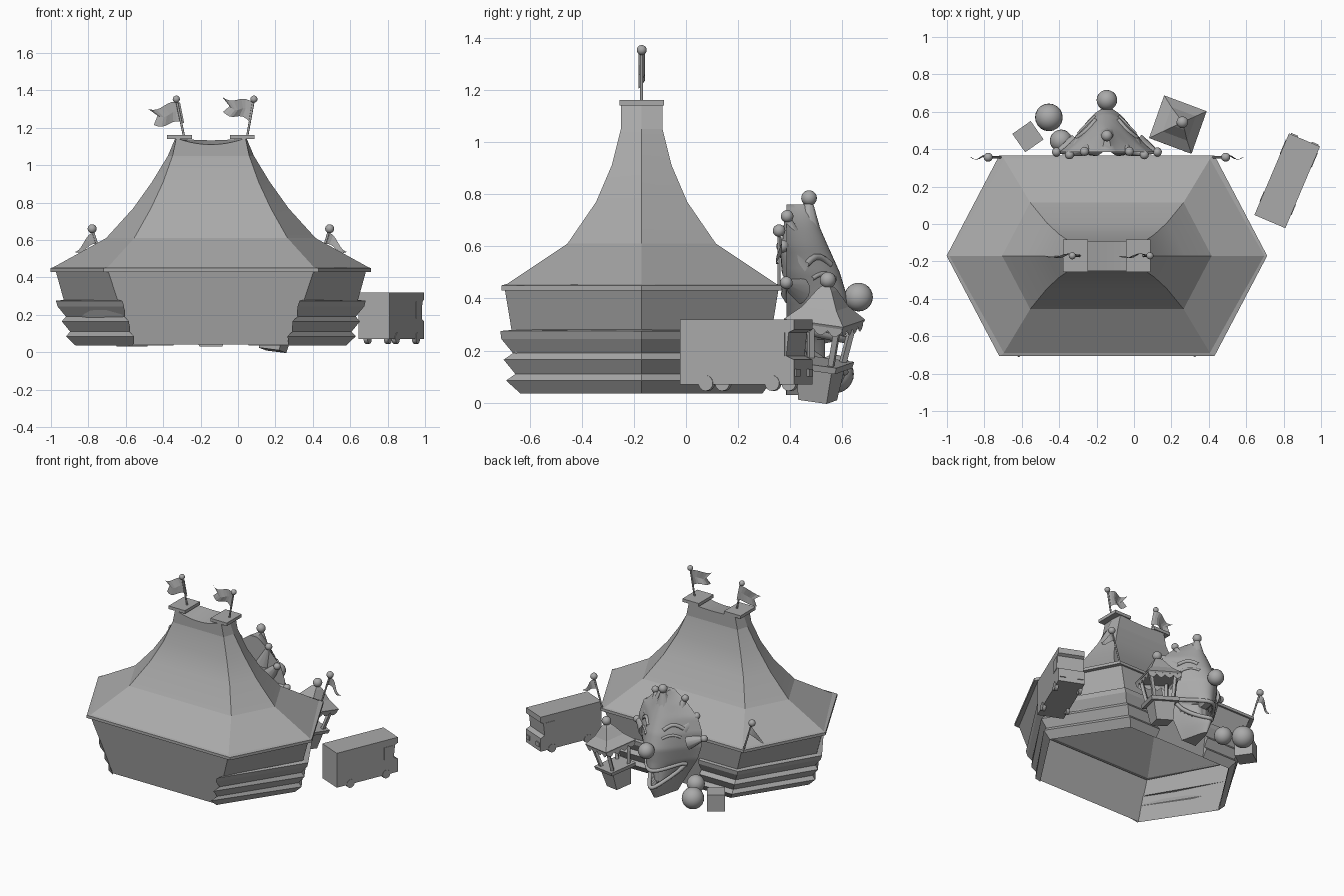
import bpy, math
from math import pi, sin, cos
from mathutils import Vector, Matrix

if "Cube" in bpy.data.objects:
    bpy.data.objects.remove(bpy.data.objects["Cube"])

grey = bpy.data.materials.new("plain_grey")
grey.use_nodes = True
COL = (0.4, 0.4, 0.4, 1)
grey.diffuse_color = COL
grey.node_tree.nodes["Principled BSDF"].inputs["Base Color"].default_value = COL
CX, CY = -0.145, -0.17          # tent centre


def finish(ob, name, smooth=None):
    ob.name = name
    ob.data.materials.append(grey)
    if smooth:
        bpy.ops.object.select_all(action='DESELECT')
        ob.select_set(True)
        bpy.context.view_layer.objects.active = ob
        bpy.ops.object.shade_smooth_by_angle(angle=math.radians(smooth))
    return ob


def mesh(name, verts, faces, mat=Matrix(), smooth=None):
    me = bpy.data.meshes.new(name)
    me.from_pydata([mat @ Vector(v) for v in verts], [], faces)
    ob = bpy.data.objects.new(name, me)
    bpy.context.collection.objects.link(ob)
    return finish(ob, name, smooth)


def loft(name, rings, closed=True, caps=True, mat=Matrix(), smooth=None):
    n = len(rings[0])
    faces = [(r * n + i, r * n + (i + 1) % n, (r + 1) * n + (i + 1) % n, (r + 1) * n + i)
             for r in range(len(rings) - 1) for i in range(n if closed else n - 1)]
    if caps:
        faces += [tuple(range(n))[::-1], tuple(range((len(rings) - 1) * n, len(rings) * n))]
    return mesh(name, [p for r in rings for p in r], faces, mat, smooth)


def square(h, z, k=1):
    return [(-h, -h * k, z), (h, -h * k, z), (h, h * k, z), (-h, h * k, z)]


def ball(name, p, r):
    bpy.ops.mesh.primitive_uv_sphere_add(segments=20, ring_count=12, radius=r, location=p)
    return finish(bpy.context.object, name, 60)


def rod(name, a, b, r1, r2=None, sides=10):
    a, b = Vector(a), Vector(b)
    bpy.ops.mesh.primitive_cone_add(vertices=sides, radius1=r1, radius2=r1 if r2 is None else r2,
                                    depth=(b - a).length, location=(a + b) / 2)
    ob = bpy.context.object
    ob.rotation_euler = (b - a).to_track_quat('Z', 'Y').to_euler()
    return finish(ob, name, 40)


def tube(name, pts, r):
    cu = bpy.data.curves.new(name, 'CURVE')
    cu.dimensions, cu.bevel_depth, cu.bevel_resolution = '3D', r, 2
    sp = cu.splines.new('POLY')
    sp.points.add(len(pts) - 1)
    for q, p in zip(sp.points, pts):
        q.co = (*p, 1)
    ob = bpy.data.objects.new(name, cu)
    bpy.context.collection.objects.link(ob)
    return finish(ob, name)


def hexagon(tip, corner, hy, z):
    pts = [(tip, 0), (corner, hy), (-corner, hy), (-tip, 0), (-corner, -hy), (corner, -hy)]
    return [(CX + x, CY + y, z) for x, y in pts]


# Tent roof, eave band and walls
ROOF = [(.85, .555, .525, .45), (.56, .41, .285, .61), (.415, .32, .175, .77),
        (.315, .255, .115, .91), (.23, .205, .08, 1.05)]
loft("tent_roof", [hexagon(*r) for r in ROOF], caps=False, smooth=15)
loft("eave_band", [hexagon(.83, .55, .52, .43), hexagon(.857, .575, .537, .43),
                   hexagon(.857, .575, .537, .45), hexagon(.84, .55, .52, .455)], caps=False)
loft("tent_walls", [hexagon(.72, .42, .46, .04), hexagon(.83, .55, .525, .435)], caps=False)

# Roof crown with a sagging ridge between two platforms
arcs = []
for side, sag in ((-1, .035), (1, .012)):
    arc = [(CX + .185 * t / 5, CY + side * .08, 1.145 - sag * (1 - (t / 5) ** 2)) for t in range(-5, 6)]
    low = [(CX + s * .205, CY + side * .08, 1.05) for s in (1, -1)]
    mesh("crown_panel", arc + low, [tuple(range(len(arc) + 2))])
    arcs.append(arc)
loft("ridge_sheet", arcs, closed=False, caps=False)
for s in (-1, 1):
    mesh("crown_side", [(CX + s * .205, CY - .08, 1.05), (CX + s * .23, CY, 1.05), (CX + s * .205, CY + .08, 1.05),
                        (CX + s * .185, CY + .08, 1.145), (CX + s * .19, CY, 1.145), (CX + s * .185, CY - .08, 1.145)],
         [(0, 1, 4, 5), (1, 2, 3, 4)])
    at = Matrix.Translation((CX + s * .168, CY, 0))
    loft("crown_platform", [square(.066, 1.14, 1.3), square(.066, 1.162, 1.3)], mat=at)

# Overlapping boards on the sides and back
BOARDS = [(.28, 0), (.275, 1), (.245, 1), (.19, .3), (.165, 1), (.11, .3), (.085, 1), (.035, .1)]
for s in (-1, 1):
    rows = []
    for z, d in BOARDS:
        t = (z - .04) / .39
        tip, cor, hy = .72 + .11 * t, .42 + .13 * t, .46 + .045 * t
        path = [(cor - .025 * d, -hy - .055 * d), (tip + .042 * d, 0), (cor + .02 * d, hy + .035 * d), (.2, hy + .035 * d)]
        rows.append([(CX + s * x, CY + y, z) for x, y in path])
    n = len(rows)
    ob = loft("side_boards", rows, closed=False, caps=False)
    ends = [tuple(r[k] for r in rows) for k in (0, 3)]
    for e in ends:
        mesh("board_end", e, [tuple(range(n))])


# Flags
def flag(name, base, top, corners):
    y = base[1]
    rod(name + "_pole", base, top, .006)
    ball(name + "_knob", top, .024 if base[2] < 1 else .019)
    (a, b, c, d, e) = [Vector((x, y, z)) for x, z in corners]
    rows = []
    for i in range(9):
        t = i / 8
        wave = Vector((0, .012 * sin(2 * pi * t), .012 * sin(2 * pi * t)))
        rows.append([a.lerp(c, t) + wave, (a.lerp(b, .5)).lerp(d, t) + wave, b.lerp(e, t) + wave])
    loft(name, rows, closed=False, caps=False)


flag("left_roof_flag", (-.29, CY, 1.16), (-.33, CY, 1.353),
     [(-.31, 1.335), (-.288, 1.225), (-.48, 1.3), (-.43, 1.265), (-.45, 1.215)])
flag("right_roof_flag", (.05, CY, 1.16), (.085, CY, 1.353),
     [(.08, 1.335), (.06, 1.235), (-.085, 1.365), (-.045, 1.315), (-.08, 1.285)])
for s in (-1, 1):
    flag("corner_flag", (CX + s * .565, .357, .44), (CX + s * .635, .357, .66),
         [(CX + s * x, z) for x, z in ((.628, .64), (.605, .575), (.73, .535), (.728, .535), (.725, .535))])

# Delivery van
van = Matrix.Translation((.819, .231, 0)) @ Matrix.Rotation(math.radians(67), 4, 'Z')
side = [(-.237, .07), (.237, .07), (.237, .165), (.205, .18), (.215, .27), (.237, .28), (.237, .32), (-.237, .32)]
loft("van_body", [[(x, y, z) for x, z in side] for y in (.09, -.09)], mat=van)
for s in (-1, 1):
    for x in (-.13, .147):
        rod("van_wheel", van @ Vector((x, s * .07, .075)), van @ Vector((x, s * .093, .075)), .03, sides=16)
    loft("van_window", [[(x, s * y, z) for x, z in ((.13, .18), (.2, .18), (.2, .27), (.13, .27))]
                        for y in (.089, .093)], mat=van)
    loft("van_lamp", [[(x, s * .06 + y, z) for y, z in ((-.02, .1), (.02, .1), (.02, .13), (-.02, .13))]
                      for x in (.236, .244)], mat=van)

# Leaning ticket booth
lean = Vector((.075, .04, .47)).to_track_quat('Z', 'Y').to_matrix().to_4x4()
spin = math.radians(-20) - math.atan2(lean[1][0], lean[0][0])
booth = Matrix.Translation((.185, .505, .01)) @ lean @ Matrix.Rotation(spin, 4, 'Z')
loft("booth_base", [square(.058, 0), square(.075, .14)], mat=booth)
loft("booth_counter", [square(.095, .125), square(.1, .15)], mat=booth)
loft("booth_roof", [square(.118, .305), square(.122, .315), square(.07, .365), square(.03, .43), square(.012, .45)], mat=booth)
for i in range(4):
    turn = booth @ Matrix.Rotation(i * pi / 2, 4, 'Z')
    rod("booth_post", turn @ Vector((.065, .065, .14)), turn @ Vector((.088, .088, .31)), .015, sides=4)
    n = 16
    top = [(-.116 + .232 * k / n, -.117, .31) for k in range(n + 1)]
    hem = [(x, y, .293 - .022 * abs(sin(pi * k / 4))) for k, (x, y, z) in enumerate(top)]
    loft("booth_valance", [top, hem], closed=False, caps=False, mat=turn)
ball("booth_knob", booth @ Vector((0, 0, .468)), .031)

# Giant clown face: height, half width, front y
FACE = [(.03, .06, .57), (.1, .1, .61), (.2, .16, .61), (.3, .22, .61), (.4, .25, .62),
        (.5, .255, .59), (.6, .22, .545), (.68, .14, .51), (.76, .03, .48)]


def face(u, z):
    k = max(i for i in range(len(FACE) - 1) if FACE[i][0] <= z + 1e-6)
    a, b = Vector(FACE[k]), Vector(FACE[k + 1])
    _, w, f = a.lerp(b, (z - a.x) / (b.x - a.x))
    bell = .6 * (cos(pi * u) + 1) / 2 + .4 * (1 - u * u)
    return Vector((CX + w * u, .385 + (f - .385) * bell, z))


def mouth_z(u):
    return .18 + .13 * u * u


rings = []
for j in range(49):
    z = .03 + .7299 * j / 48
    ring = []
    for i in range(33):
        u = i / 16 - 1
        p = face(u, z)
        if abs(u) < .8 and abs(z - mouth_z(u)) < .06 * (1 - (u / .8) ** 2) ** .5:
            p.y -= .08 * (1 - abs(u))
        ring.append(p)
    rings.append(ring)
loft("clown_face", rings, smooth=45)
ball("clown_nose", (CX, .662, .405), .055)
span = [(k / 8 - 1) * .8 for k in range(17)]
for name, s in (("upper_lip", 1), ("lower_lip", -1)):
    tube(name, [face(u, mouth_z(u) + s * .062 * (1 - (u / .8) ** 2) ** .5 if abs(u) < .79 else mouth_z(u))
                for u in span], .014)
for s in (-1, 1):
    tube("eyebrow", [face(s * (.25 + .08 * k), .53 + .03 * sin(k * pi / 5)) for k in range(6)], .013)
    tube("eye_slit", [face(s * (.25 + .07 * k), .475 + .02 * sin(k * pi / 5)) for k in range(6)], .009)

# Tufts of hair tipped with bobbles
ball("bobble", (CX, .472, .785), .03)
rod("hair_tuft", (CX, .46, .62), (CX, .472, .78), .07, .012)
for s in (-1, 1):
    for x, y, z, u, v in ((.12, .388, .715, .07, .58), (.2, .37, .6, .13, .52), (.27, .385, .46, .17, .43)):
        tip = (CX + s * x, y, z)
        ball("bobble", tip, .024)
        rod("hair_tuft", (CX + s * u, .42, v), tip, .06, .01)

# Balls and crate beside the face
ball("large_ball", (-.455, .57, .11), .074)
ball("small_ball", (-.39, .445, .15), .06)
crate = Matrix.Translation((-.567, .467, 0)) @ Matrix.Rotation(math.radians(35), 4, 'Z')
loft("crate", [square(.06, .03), square(.06, .15)], mat=crate)
